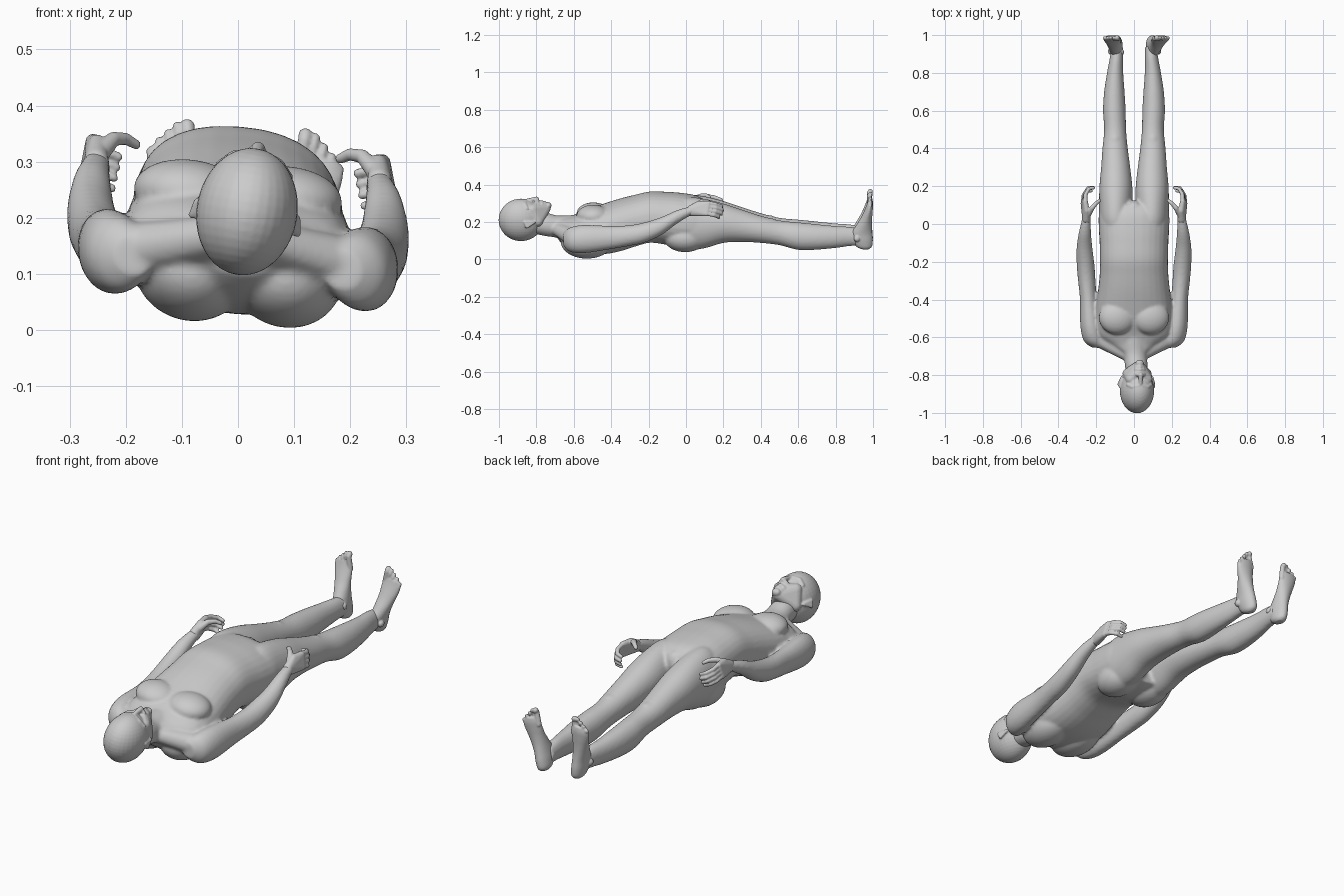
import bpy, bmesh, math
from mathutils import Vector, Matrix

DIRS = []
for i in range(60):
    h = 1 - (2 * i + 1) / 60
    a = i * 2.39996
    r = math.sqrt(1 - h * h)
    DIRS.append(Vector((r * math.cos(a), r * math.sin(a), h)))


def hull(bm, *balls):
    """Convex skin around balls given as (x, y, z, radius)."""
    vs = [bm.verts.new(Vector(b[:3]) + d * b[3]) for b in balls for d in DIRS]
    bmesh.ops.convex_hull(bm, input=vs, use_existing_faces=False)
    loose = [v for v in vs if v.is_valid and not v.link_faces]
    bmesh.ops.delete(bm, geom=loose, context='VERTS')


def chain(bm, *balls):
    for a, b in zip(balls, balls[1:]):
        hull(bm, a, b)


def ellipsoid(bm, c, r):
    m = Matrix.Translation(c) @ Matrix.Diagonal((*r, 1))
    bmesh.ops.create_uvsphere(bm, u_segments=32, v_segments=20, radius=1, matrix=m)


def spline(rows, n=4):
    out = []
    for i in range(len(rows) - 1):
        p = [rows[max(0, min(len(rows) - 1, i + k))] for k in (-1, 0, 1, 2)]
        for j in range(n):
            t = j / n
            out.append([0.5 * (2 * b + (c - a) * t + (2 * a - 5 * b + 4 * c - d) * t * t
                               + (3 * b - a - 3 * c + d) * t ** 3) for a, b, c, d in zip(*p)])
    return out + [list(rows[-1])]


def loft(bm, rows, side=1, power=1.0):
    """Rings along y from rows of (y, centre x, bottom z, top z, half width)."""
    rings, n = [], 32
    for y, cx, zb, zt, rx in spline(rows):
        ring = []
        for k in range(n):
            c, s = math.cos(k * math.tau / n), math.sin(k * math.tau / n)
            c, s = (math.copysign(abs(v) ** power, v) for v in (c, s))
            ring.append(bm.verts.new((side * cx + rx * c, y, (zb + zt) / 2 + (zt - zb) / 2 * s)))
        rings.append(ring)
    for a, b in zip(rings, rings[1:]):
        for k in range(n):
            bm.faces.new((a[k], a[(k + 1) % n], b[(k + 1) % n], b[k]))
    bm.faces.new(rings[0])
    bm.faces.new(rings[-1])


def fuse(name, bm, voxel, matrix=Matrix(), lean=0.07, smooth=4):
    """Merge the overlapping pieces into one smooth skin."""
    bm.transform(matrix)
    for v in bm.verts:
        v.co.z -= lean * v.co.x
    bmesh.ops.recalc_face_normals(bm, faces=bm.faces)
    me = bpy.data.meshes.new(name)
    bm.to_mesh(me)
    bm.free()
    ob = bpy.data.objects.new(name, me)
    bpy.context.collection.objects.link(ob)
    mod = ob.modifiers.new("fuse", 'REMESH')
    mod.mode, mod.voxel_size, mod.use_smooth_shade = 'VOXEL', voxel, True
    sm = ob.modifiers.new("soften", 'SMOOTH')
    sm.factor, sm.iterations = 0.5, smooth
    return ob


# torso and neck
bm = bmesh.new()
loft(bm, [(-.68, .005, .10, .225, .07), (-.64, 0, .07, .225, .13), (-.59, 0, .045, .24, .195),
          (-.52, 0, .03, .27, .205), (-.43, 0, .03, .30, .20), (-.35, 0, .045, .325, .19),
          (-.27, 0, .07, .345, .182), (-.19, 0, .09, .362, .18), (-.1, 0, .078, .36, .182),
          (-.03, 0, .068, .355, .186), (.05, 0, .075, .342, .186), (.1, 0, .09, .315, .165)],
     power=.88)
loft(bm, [(-.82, .014, .14, .25, .055), (-.75, .012, .125, .25, .06), (-.69, .006, .115, .235, .063),
          (-.63, 0, .08, .235, .085), (-.57, 0, .06, .24, .1)])

for s in (-1, 1):
    # chest, shoulder blades, collar slopes, buttocks
    ellipsoid(bm, (s * .088, -.495, .24), (.098, .09, .058))
    ellipsoid(bm, (s * .085, -.53, .1), (.1, .14, .09))
    hull(bm, (s * .04, -.69, .165, .035), (s * .19, -.60, .13, .05), (s * .05, -.58, .12, .06))
    ellipsoid(bm, (s * .09, -.005, .125), (.09, .115, .08))
    # leg
    loft(bm, [(-.05, .095, .09, .32, .07), (.02, .095, .06, .338, .088), (.1, .096, .066, .33, .089),
              (.2, .096, .095, .305, .087), (.3, .097, .1, .272, .077), (.4, .1, .095, .24, .067),
              (.5, .1, .083, .215, .058), (.6, .104, .058, .205, .06), (.7, .104, .059, .195, .054),
              (.8, .1, .068, .185, .043), (.88, .093, .078, .18, .035), (.94, .09, .08, .17, .031)], s)
    ellipsoid(bm, (s * .1, .44, .18), (.042, .055, .05))
    # arm
    loft(bm, [(-.655, .185, .085, .155, .035), (-.62, .21, .055, .185, .055), (-.54, .228, .05, .2, .056),
              (-.4, .241, .072, .195, .045), (-.3, .25, .09, .2, .046), (-.22, .256, .108, .216, .047),
              (-.13, .262, .15, .245, .042), (-.05, .26, .208, .28, .033), (.02, .253, .25, .3, .024),
              (.05, .251, .262, .306, .023)], s)
# navel area and groin
ellipsoid(bm, (0, .085, .27), (.045, .04, .055))
fuse("body", bm, .0075)

# hands
for s, label in ((-1, "left_hand"), (1, "right_hand")):
    bm = bmesh.new()
    hull(bm, (s * .252, .025, .285, .022), (s * .25, .025, .27, .022),
         (s * .258, .12, .318, .014), (s * .27, .11, .262, .013), (s * .25, .07, .315, .016))
    for i in range(4):
        x, z, k = .258 + .004 * i, .32 - .019 * i, (.95, 1, .93, .75)[i]
        chain(bm, (s * x, .115, z, .0115), (s * (x - .002), .115 + .045 * k, z - .008, .0105),
              (s * (x - .02), .115 + .077 * k, z - .018, .0095),
              (s * (x - .045), .115 + .08 * k, z - .026, .008))
    chain(bm, (s * .245, .05, .3, .018), (s * .222, .085, .325, .013),
          (s * .2, .11, .327, .011), (s * .182, .125, .318, .009))
    fuse(label, bm, .0038, smooth=2)

# feet, modelled lying along y and then stood up
for s, label, turn in ((-1, "left_foot", -6), (1, "right_foot", 12)):
    bm = bmesh.new()
    loft(bm, [(0, 0, .02, .06, .016), (.015, 0, .004, .09, .028), (.05, 0, .0, .11, .033),
              (.09, 0, .003, .112, .034), (.13, .002, .005, .09, .036), (.17, .004, .004, .066, .039),
              (.21, .005, .001, .047, .044), (.24, .005, .0, .035, .045), (.262, .003, .004, .028, .038)], s)
    for i in range(5):
        x, tip = -.029 + .0175 * i, (.307, .303, .29, .277, .26)[i]
        r = .0135 if i == 0 else .009
        chain(bm, (s * x, .225, .018, r), (s * x, tip - .022, .02, r * .9), (s * x, tip - r, .013, r))
    # ankle bones
    ellipsoid(bm, (s * .03, .065, .085), (.013, .017, .017))
    ellipsoid(bm, (s * -.03, .075, .09), (.013, .017, .017))
    m = (Matrix.Translation((s * .088, .999, .062)) @ Matrix.Rotation(math.radians(turn), 4, 'Y')
         @ Matrix.Rotation(math.pi / 2, 4, 'X'))
    fuse(label, bm, .0038, m, smooth=2)

# head: skull, face, jaw, nose, lips, ears
bm = bmesh.new()
ellipsoid(bm, (0, -.005, 0), (.09, .12, .114))
hull(bm, (0, .128, .062, .026), (.05, .085, .0, .028), (-.05, .085, .0, .028),
     (.042, .055, .062, .03), (-.042, .055, .062, .03), (0, .1, .085, .02))
hull(bm, (0, .03, .106, .01), (0, .078, .114, .013))
hull(bm, (.017, .08, .1, .01), (-.017, .08, .1, .01), (0, .08, .112, .011))
hull(bm, (.02, .108, .088, .009), (-.02, .108, .088, .009), (0, .105, .1, .008))
hull(bm, (.016, .121, .083, .009), (-.016, .121, .083, .009), (0, .12, .096, .008))
ellipsoid(bm, (0, .14, .078), (.022, .018, .018))
for s in (-1, 1):
    chain(bm, (s * .01, .02, .103, .01), (s * .04, .014, .093, .011), (s * .06, .026, .072, .011))
    ellipsoid(bm, (s * .032, .037, .084), (.016, .009, .011))
    hull(bm, (s * .086, .02, -.018, .008), (s * .09, .015, .002, .007), (s * .082, .065, .0, .007),
         (s * .096, .028, -.024, .006))
m = Matrix.Translation((.016, -.877, .211)) @ Matrix.Rotation(math.radians(10), 4, 'Y')
fuse("head", bm, .0042, m, lean=0, smooth=2)
